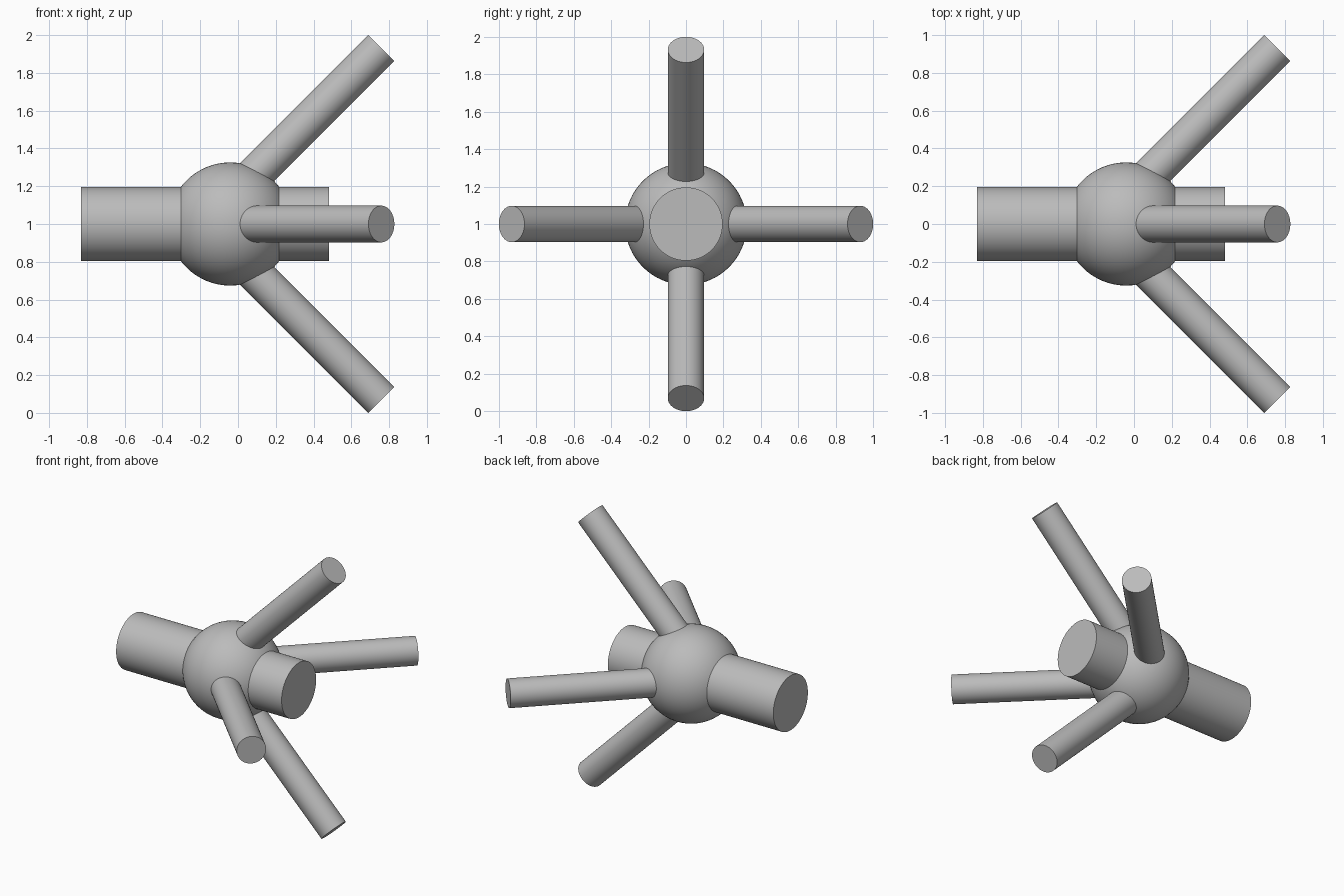
import bpy
import math
from mathutils import Vector

cube = bpy.data.objects.get("Cube")
if cube:
    bpy.data.objects.remove(cube, do_unlink=True)

# Single plain grey
grey = bpy.data.materials.new("plain_grey")
grey.use_nodes = True
color = (0.5, 0.5, 0.5, 1)
grey.diffuse_color = color
grey.node_tree.nodes["Principled BSDF"].inputs["Base Color"].default_value = color

CENTRE_Z = 1.0


def finish(name):
    obj = bpy.context.object
    obj.name = name
    obj.data.materials.append(grey)
    bpy.ops.object.shade_smooth_by_angle(angle=math.radians(30))
    return obj


def rod(name, start, end, radius):
    """Capped round bar between two points."""
    start, end = Vector(start), Vector(end)
    axis = end - start
    bpy.ops.mesh.primitive_cylinder_add(
        vertices=64, radius=radius, depth=axis.length,
        location=(start + end) / 2,
        rotation=axis.to_track_quat("Z", "Y").to_euler())
    return finish(name)


# Central ball, poles lying along the main shaft
bpy.ops.mesh.primitive_uv_sphere_add(
    segments=64, ring_count=32, radius=0.326,
    location=(-0.042, 0, CENTRE_Z), rotation=(0, math.pi / 2, 0))
finish("hub_ball")

# Thick shaft through the ball
rod("main_shaft", (-0.83, 0, CENTRE_Z), (0.483, 0, CENTRE_Z), 0.196)

# Four slanted arms fanning out at 45 degrees
APEX_X = -0.173
ROOT, TIP = 0.1, 0.932
for name, y, z in (("upper_arm", 0, 1), ("lower_arm", 0, -1),
                   ("front_arm", -1, 0), ("back_arm", 1, 0)):
    ends = [(APEX_X + d, y * d, CENTRE_Z + z * d) for d in (ROOT, TIP)]
    rod(name, *ends, 0.097)
